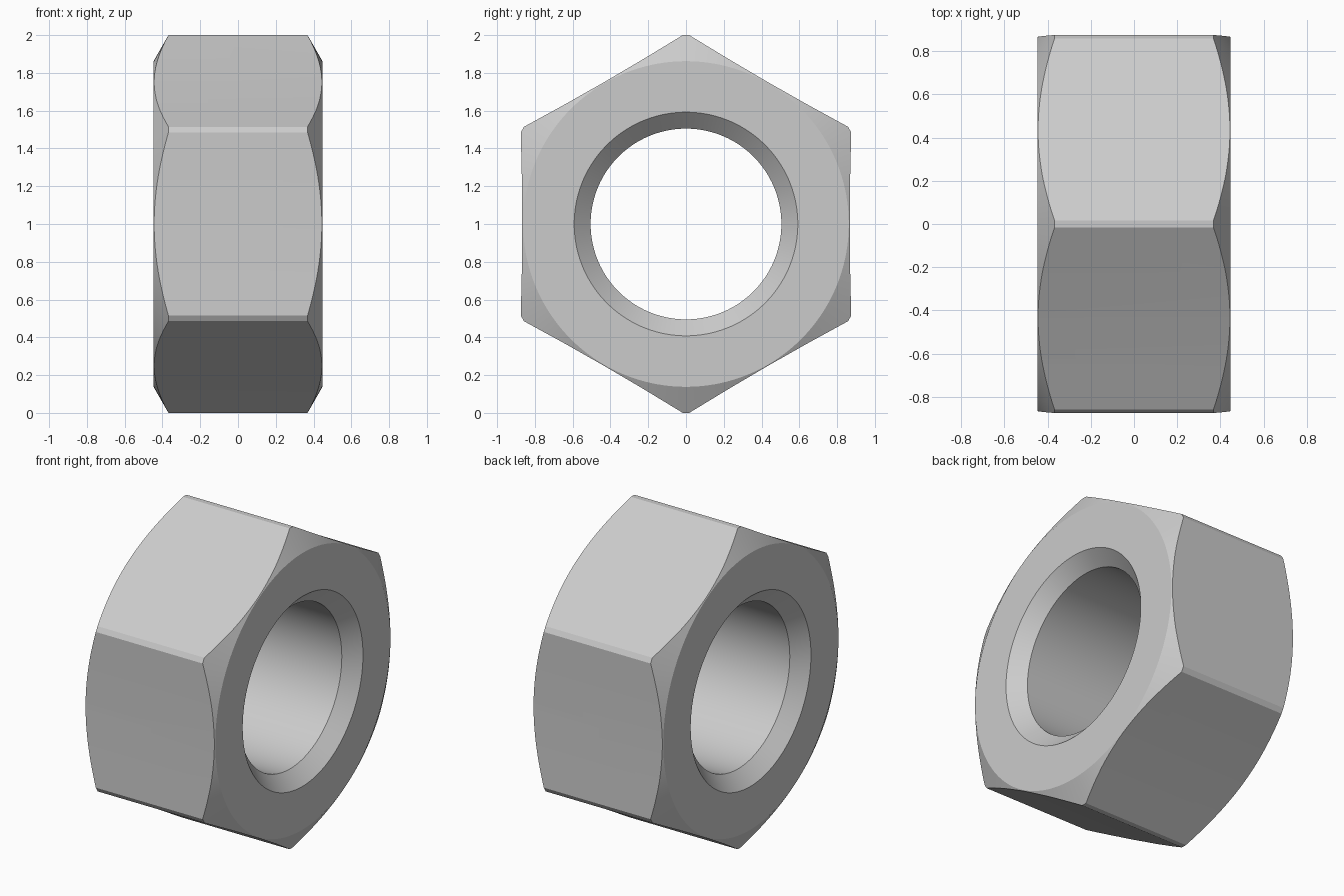
import bpy, bmesh
from math import pi, cos, sin, radians

if "Cube" in bpy.data.objects:
    bpy.data.objects.remove(bpy.data.objects["Cube"])

CZ = 1.0            # height of the bore axis


def mesh_object(name, bm):
    bmesh.ops.recalc_face_normals(bm, faces=bm.faces)
    me = bpy.data.meshes.new(name)
    bm.to_mesh(me)
    bm.free()
    ob = bpy.data.objects.new(name, me)
    bpy.context.collection.objects.link(ob)
    return ob


def lathe(name, profile, segs):
    """Closed (x, radius) profile turned around the x axis."""
    bm = bmesh.new()
    rings = [[bm.verts.new((x, r * cos(2 * pi * i / segs), CZ + r * sin(2 * pi * i / segs)))
              for x, r in profile] for i in range(segs)]
    n = len(profile)
    for i in range(segs):
        a, b = rings[i], rings[(i + 1) % segs]
        for j in range(n):
            k = (j + 1) % n
            bm.faces.new((a[j], a[k], b[k], b[j]))
    return mesh_object(name, bm)


def hex_prism(name, half_len):
    """Hexagon with narrow flats on the corners and very slightly hollow sides."""
    outline = []
    for i in range(6):
        a = radians(90 + 60 * i)
        for t in (-0.017, 0.017):
            outline.append((cos(a) - t * sin(a), sin(a) + t * cos(a)))
        m = a + radians(30)
        for t, d in ((-0.24, 0.869), (0, 0.867), (0.24, 0.869)):
            outline.append((d * cos(m) - t * sin(m), d * sin(m) + t * cos(m)))
    bm = bmesh.new()
    ends = [[bm.verts.new((x, y, CZ + z)) for y, z in outline] for x in (-half_len, half_len)]
    for e in ends:
        bm.faces.new(e)
    n = len(outline)
    for i in range(n):
        j = (i + 1) % n
        bm.faces.new((ends[0][i], ends[0][j], ends[1][j], ends[1][i]))
    return mesh_object(name, bm)


# Turned body: bore, countersinks, end faces and conical chamfers
half = [(0.362, 0.505), (0.447, 0.592), (0.447, 0.862), (0.25, 1.207)]
profile = half + [(-x, r) for x, r in reversed(half)]
nut = lathe("hex_nut", profile, 180)

# Hexagonal sides cut the turned body to shape
cutter = hex_prism("hex_cutter", 0.6)
cutter.hide_render = True
mod = nut.modifiers.new("hex_sides", "BOOLEAN")
mod.operation = "INTERSECT"
mod.solver = "EXACT"
mod.object = cutter

bpy.context.view_layer.objects.active = nut
nut.select_set(True)
cutter.select_set(False)
bpy.ops.object.modifier_apply(modifier=mod.name)
bpy.data.objects.remove(cutter)
bpy.ops.object.shade_smooth_by_angle(angle=radians(20))
